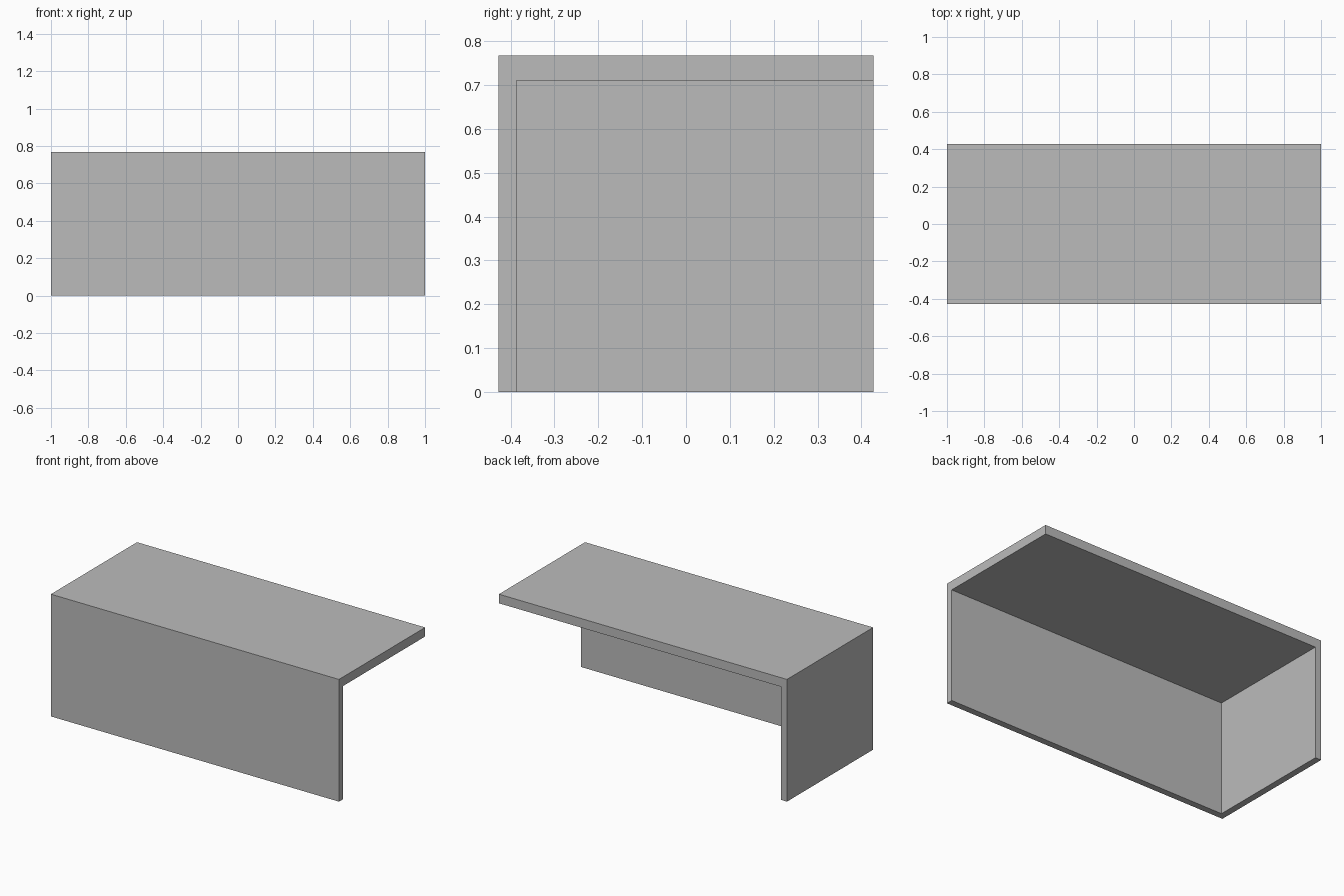
import bpy

# Remove the default object
cube = bpy.data.objects.get("Cube")
if cube:
    bpy.data.objects.remove(cube, do_unlink=True)

# Overall size and board thicknesses
X, Y, HEIGHT = 1.0, 0.427, 0.767
TOP, PANEL = 0.057, 0.041
UNDER = HEIGHT - TOP

grey = bpy.data.materials.new("plain grey")
grey.use_nodes = True
colour = (0.5, 0.5, 0.5, 1)
grey.diffuse_color = colour
grey.node_tree.nodes["Principled BSDF"].inputs["Base Color"].default_value = colour


def board(name, low, high):
    """Rectangular board between two opposite corners."""
    middle = [(a + b) / 2 for a, b in zip(low, high)]
    bpy.ops.mesh.primitive_cube_add(size=1, location=middle)
    obj = bpy.context.object
    obj.name = name
    obj.scale = [b - a for a, b in zip(low, high)]
    bpy.ops.object.transform_apply(location=False, rotation=False, scale=True)
    obj.data.materials.append(grey)
    return obj


# Top slab, full front panel, and one closed end
board("top_slab", (-X, -Y, UNDER), (X, Y, HEIGHT))
board("front_panel", (-X, -Y, 0), (X, -Y + PANEL, UNDER))
board("right_side_panel", (-X, -Y + PANEL, 0), (-X + PANEL, Y, UNDER))
